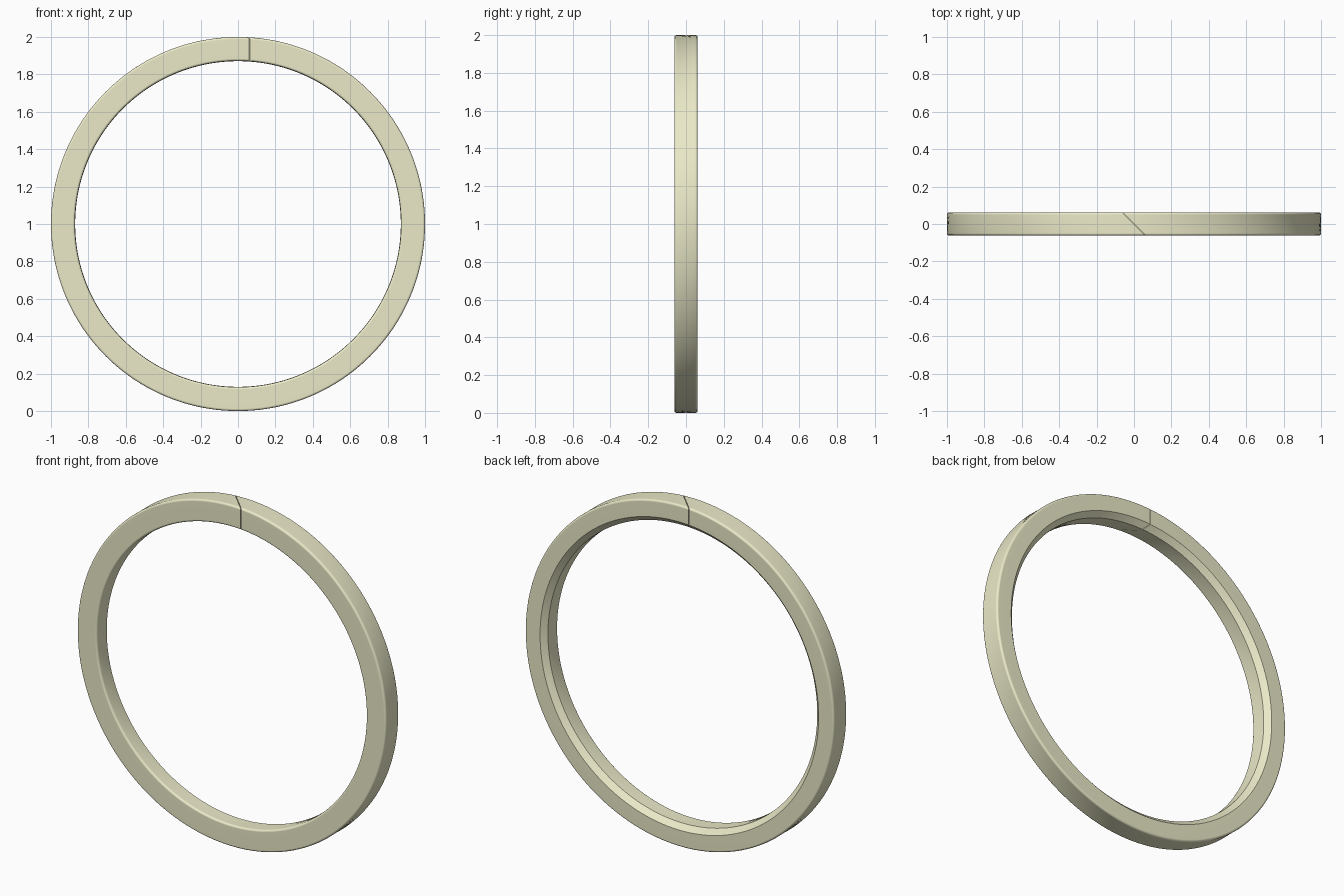
import bpy, bmesh, math

if "Cube" in bpy.data.objects:
    bpy.data.objects.remove(bpy.data.objects["Cube"])

R_OUT, R_IN, HALF = 1.0, 0.872, 0.0615   # ring radii and half thickness
FILLET, CHAMFER, GAP = 0.012, 0.03, 0.002
STEPS, ARC = 256, 4


def fillet(cr, cy, start):
    """Quarter-round corner as (radius, y) points."""
    return [(cr + FILLET * math.cos(start + k * math.pi / 2 / ARC),
             cy + FILLET * math.sin(start + k * math.pi / 2 / ARC))
            for k in range(ARC + 1)]


# Cross-section: three rounded corners, chamfer on the back inner edge
f = FILLET
profile = (fillet(R_IN + f, -HALF + f, math.pi)
           + fillet(R_OUT - f, -HALF + f, 1.5 * math.pi)
           + fillet(R_OUT - f, HALF - f, 0)
           + [(R_IN + CHAMFER, HALF), (R_IN, HALF - CHAMFER)])

# Sweep around, with both ends on the diagonal plane x = -y at the top
bm = bmesh.new()
sections = []
for i in range(STEPS + 1):
    t = i / STEPS
    row = []
    for r, y in profile:
        a0 = math.asin((-y + GAP) / r)
        a1 = 2 * math.pi + math.asin((-y - GAP) / r)
        a = a0 + (a1 - a0) * t
        row.append(bm.verts.new((r * math.sin(a), y, 1 + r * math.cos(a))))
    sections.append(row)
n = len(profile)
for a, b in zip(sections, sections[1:]):
    for j in range(n):
        k = (j + 1) % n
        bm.faces.new((a[j], a[k], b[k], b[j]))
# Slanted end faces of the split
bm.faces.new(sections[0])
bm.faces.new(sections[-1][::-1])
bmesh.ops.recalc_face_normals(bm, faces=bm.faces)

mesh = bpy.data.meshes.new("split_ring")
bm.to_mesh(mesh)
bm.free()
ring = bpy.data.objects.new("split_ring", mesh)
bpy.context.collection.objects.link(ring)

# Pale yellow material
mat = bpy.data.materials.new("pale_yellow")
mat.diffuse_color = (0.83, 0.82, 0.58, 1)
mat.use_nodes = True
mat.node_tree.nodes["Principled BSDF"].inputs["Base Color"].default_value = mat.diffuse_color
mesh.materials.append(mat)

# Smooth rounds, crisp chamfer and split
bpy.context.view_layer.objects.active = ring
ring.select_set(True)
bpy.ops.object.shade_smooth_by_angle(angle=math.radians(30))
wn = ring.modifiers.new("weighted_normals", 'WEIGHTED_NORMAL')
wn.keep_sharp = True
